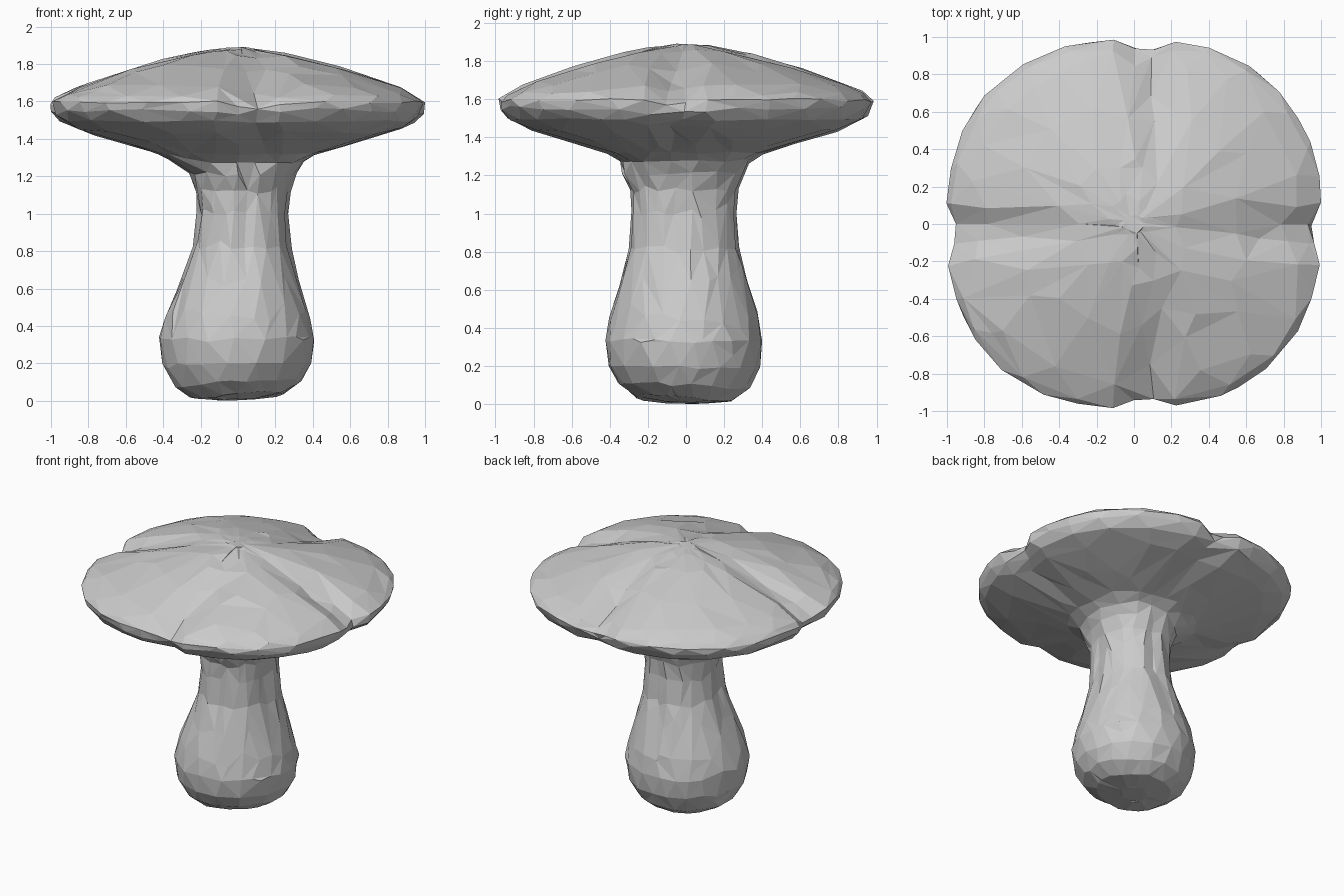
import bpy, bmesh, random
from math import exp, cos, sin, pi, tau

random.seed(4)
if "Cube" in bpy.data.objects:
    bpy.data.objects.remove(bpy.data.objects["Cube"], do_unlink=True)

grey = bpy.data.materials.new("stone_grey")
grey.use_nodes = True
grey.diffuse_color = (0.6, 0.6, 0.6, 1)
grey.node_tree.nodes["Principled BSDF"].inputs["Base Color"].default_value = grey.diffuse_color

SIDES, STEPS, JITTER = 56, 2, 0.005


def clamp(t):
    return min(1, max(0, t))


def crease(x, y, width):
    """1 on one of the four crease lines, fading to 0 away from it."""
    line_x = 0.06 + 0.06 * sin(pi * min(1, abs(y)))
    d = min(abs(x - line_x), abs(y + 0.05))
    return exp(-(d / width) ** 2)


def cap_point(r, z, a):
    """Four-lobed cap, dipping and notched where the creases reach the rim."""
    r *= 1.015 - 0.025 * cos(4 * a)
    x, y = r * cos(a), r * sin(a)
    reach = clamp(r / 0.7)
    z -= 0.05 * crease(x, y, 0.11) * reach * clamp((z - 1.45) / 0.17)
    k = 1 - 0.085 * crease(x, y, 0.08) * reach ** 3
    return x * k, y * k * 0.98, z


def stem_point(r, z, a):
    """Stem, wider front to back at the neck, folded at the waist, foot cut askew."""
    x, y = r * cos(a), r * sin(a)
    high = clamp((z - 0.4) / 0.5)
    fold = max(0, 1 - abs(z - 0.95) / 0.5)
    k = 1 - 0.1 * fold * crease(x + 0.08, y, 0.045)
    z += 0.1 * max(0, x - y) * clamp(1 - z / 0.25)
    return x * k - 0.005 + 0.03 * high, y * k * (1 + 0.13 * high) - 0.01, z


def subdivide(profile):
    rows = []
    for (r0, z0), (r1, z1) in zip(profile, profile[1:]):
        rows += [(r0 + (r1 - r0) * i / STEPS, z0 + (z1 - z0) * i / STEPS) for i in range(STEPS)]
    return rows + [profile[-1]]


# Outlines of the bulbous stem and the broad cap
stem = [(0.1, 0.005), (0.25, 0.015), (0.34, 0.08), (0.395, 0.19), (0.415, 0.33), (0.385, 0.46),
        (0.315, 0.66), (0.265, 0.82), (0.248, 1.0), (0.255, 1.12), (0.29, 1.22)]
cap = [(0.35, 1.275), (0.43, 1.32), (0.62, 1.375), (0.84, 1.44), (0.965, 1.495), (1.01, 1.55),
       (1.02, 1.595), (0.985, 1.63), (0.87, 1.685), (0.6, 1.775), (0.33, 1.85), (0.15, 1.88),
       (0.05, 1.89)]
rows = [(stem_point, r, z) for r, z in subdivide(stem)]
rows += [(cap_point, r, z) for r, z in subdivide(cap)]

# One continuous skin from foot to crown
bm = bmesh.new()
rings = []
for place, r, z in rows:
    rings.append([bm.verts.new([c + random.uniform(-JITTER, JITTER)
                                for c in place(r, z, tau * i / SIDES)]) for i in range(SIDES)])
for low, high in zip(rings, rings[1:]):
    for i in range(SIDES):
        j = (i + 1) % SIDES
        bm.faces.new((low[i], low[j], high[j], high[i]))
bm.faces.new(rings[0][::-1])
bm.faces.new(rings[-1])
bmesh.ops.triangulate(bm, faces=bm.faces[:])
bmesh.ops.recalc_face_normals(bm, faces=bm.faces[:])
mesh = bpy.data.meshes.new("mushroom")
bm.to_mesh(mesh)
bm.free()
mesh.materials.append(grey)
mushroom = bpy.data.objects.new("mushroom", mesh)
bpy.context.collection.objects.link(mushroom)

# Uneven chiselled facets
facets = mushroom.modifiers.new("facets", 'DECIMATE')
facets.ratio = 0.2
